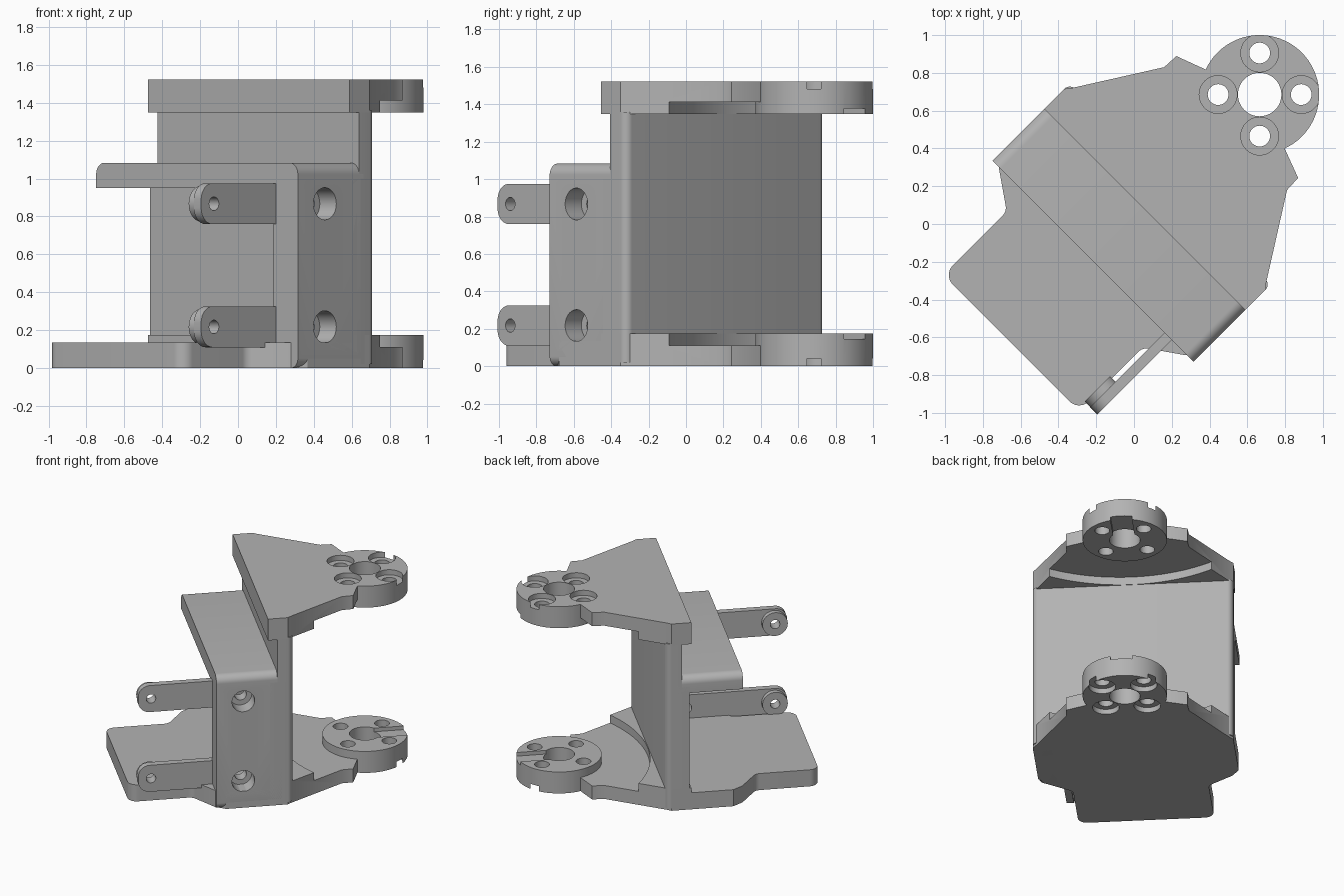
import bpy, bmesh, math
from mathutils import Matrix, Vector

if "Cube" in bpy.data.objects:
    bpy.data.objects.remove(bpy.data.objects["Cube"])

grey = bpy.data.materials.new("bracket grey")
grey.diffuse_color = (0.45, 0.45, 0.45, 1)
grey.use_nodes = True
grey.node_tree.nodes["Principled BSDF"].inputs["Base Color"].default_value = grey.diffuse_color

# Work in a frame where x runs towards the hinge disc; turned 45 degrees at the end
FRAME = Matrix.Translation((-0.01, 0.01, 0)) @ Matrix.Rotation(math.radians(45), 4, 'Z')
HEIGHT = 1.523
HINGE = 0.955
HALF = 0.753
parts = []


def rounded(corners, n=6):
    """Polygon from (a, b) or (a, b, radius) corners."""
    out = []
    for i, c in enumerate(corners):
        p = Vector(c[:2])
        if len(c) == 2:
            out.append(tuple(p))
            continue
        d0 = (Vector(corners[i - 1][:2]) - p).normalized()
        d1 = (Vector(corners[(i + 1) % len(corners)][:2]) - p).normalized()
        half = d0.angle(d1) / 2
        t = c[2] / math.tan(half)
        centre = p + (d0 + d1).normalized() * c[2] / math.sin(half)
        s, e = p + d0 * t - centre, p + d1 * t - centre
        for k in range(n + 1):
            f = k / n
            v = (s * (1 - f) + e * f).normalized() * c[2]
            out.append(tuple(centre + v))
    return out


def circle(a, b, r, n=48):
    return [(a + r * math.cos(2 * math.pi * i / n), b + r * math.sin(2 * math.pi * i / n))
            for i in range(n)]


AXES = {'z': lambda a, b, c: (a, b, c),     # profile in x, y
        'x': lambda a, b, c: (c, a, b),     # profile in y, z
        'y': lambda a, b, c: (a, c, b)}     # profile in x, z


def prism(name, pts, lo, hi, axis='z', flip=False, keep=True):
    bm = bmesh.new()
    to = AXES[axis]
    rings = [[bm.verts.new(to(a, b, c)) for a, b in pts] for c in (lo, hi)]
    n = len(pts)
    bm.faces.new(rings[0])
    bm.faces.new(rings[1])
    for i in range(n):
        j = (i + 1) % n
        bm.faces.new((rings[0][i], rings[0][j], rings[1][j], rings[1][i]))
    if flip:
        for v in bm.verts:
            v.co.z = HEIGHT - v.co.z
    bmesh.ops.recalc_face_normals(bm, faces=bm.faces)
    me = bpy.data.meshes.new(name)
    bm.to_mesh(me)
    bm.free()
    me.materials.append(grey)
    ob = bpy.data.objects.new(name, me)
    bpy.context.collection.objects.link(ob)
    if keep:
        parts.append(ob)
    return ob


def cut(ob, cutters):
    for c in cutters:
        m = ob.modifiers.new("cut", 'BOOLEAN')
        m.operation, m.solver, m.object = 'DIFFERENCE', 'EXACT', c
    dg = bpy.context.evaluated_depsgraph_get()
    dg.update()
    me = bpy.data.meshes.new_from_object(ob.evaluated_get(dg))
    ob.modifiers.clear()
    ob.data = me


def drop(cutters):
    for c in cutters:
        bpy.data.objects.remove(c)


# Upper and lower hinge plates with their discs
side = [(0.095, HALF), (0.244, HALF), (0.276, 0.728), (0.70, 0.46), (0.787, 0.456), (0.845, 0.30)]
outline = side + [(x, -y) for x, y in reversed(side)]
for label, flip in (("lower", False), ("upper", True)):
    plate = prism(label + "_hinge_plate", outline, 0, 0.175, flip=flip)
    disc = prism(label + "_hinge_disc", circle(HINGE, 0, 0.315, 72), 0, 0.175, flip=flip)
    clearance = prism("clearance", circle(1.43, 0, 1.14, 128), 0.11, 0.4, flip=flip, keep=False)
    holes = [prism("bore", circle(HINGE, 0, 0.115), -0.1, 0.4, flip=flip, keep=False)]
    for k in range(4):
        ang = math.radians(45 + 90 * k)
        x, y = HINGE + 0.22 * math.cos(ang), 0.22 * math.sin(ang)
        holes.append(prism("bolt", circle(x, y, 0.055, 32), -0.1, 0.4, flip=flip, keep=False))
        holes.append(prism("sink", circle(x, y, 0.1, 40), -0.1, 0.042, flip=flip, keep=False))
    slot = prism("slot", [(HINGE, -0.08), (1.4, -0.08), (1.4, 0.08), (HINGE, 0.08)],
                 0.145, 0.4, flip=flip, keep=False)
    cut(plate, [clearance] + holes)
    cut(disc, holes + [slot])
    drop(holes + [slot, clearance])

# Base plate with its narrower tongue
side = [(0.12, HALF), (-0.22, HALF), (-0.297, 0.70), (-0.43, 0.509, 0.06), (-0.905, 0.509, 0.07)]
mirrored = [(c[0], -c[1], *c[2:]) for c in reversed(side)]
prism("base_plate", rounded(side + mirrored), 0, 0.135)

# Main wall: thick below the shelf, thinner above it
for name, front, lo, hi in (("lower_wall", 0.11, 0.02, 1.0), ("upper_wall", 0.165, 0.98, 1.36)):
    prism(name, rounded([(front, -HALF), (0.287, -HALF, 0.043), (0.287, HALF, 0.043),
                         (front, HALF)]), lo, hi)

# Shelf that folds down into the side wall
shelf = prism("shelf_and_side_wall", rounded([
    (-HALF, 0, 0.05), (-HALF, 1.083, 0.06), (HALF, 1.083, 0.06), (HALF, 0.95),
    (-0.573, 0.95), (-0.573, 0)]), -0.292, 0.2, axis='x')

# Two arms on the inner face of the side wall
arms = []
for label, z in (("lower", 0.217), ("upper", 0.867)):
    h = 0.108
    arm = prism(label + "_arm", rounded([(-0.85, z - h, 0.085), (-0.85, z + h, 0.085),
                                         (0.015, z + h, 0.1), (0.015, z - h, 0.1)]),
                -0.589, -0.535, axis='y')
    boss = prism(label + "_arm_boss", circle(-0.754, z, 0.095, 40), -0.54, -0.495, axis='y')
    pin = prism("pin", circle(-0.754, z, 0.036, 32), -0.9, -0.3, axis='y', keep=False)
    wide = prism("wide", circle(-0.09, z, 0.085), -0.9, -0.63, axis='y', keep=False)
    thin = prism("thin", circle(-0.09, z, 0.045, 32), -0.9, -0.3, axis='y', keep=False)
    cut(arm, [pin, thin])
    cut(boss, [pin])
    cut(shelf, [wide, thin])
    drop([pin, wide, thin])

# Turn everything into place and smooth the round faces
bpy.ops.object.select_all(action='DESELECT')
for ob in parts:
    ob.data.transform(FRAME)
    ob.select_set(True)
bpy.context.view_layer.objects.active = parts[0]
bpy.ops.object.shade_smooth_by_angle(angle=math.radians(30))
